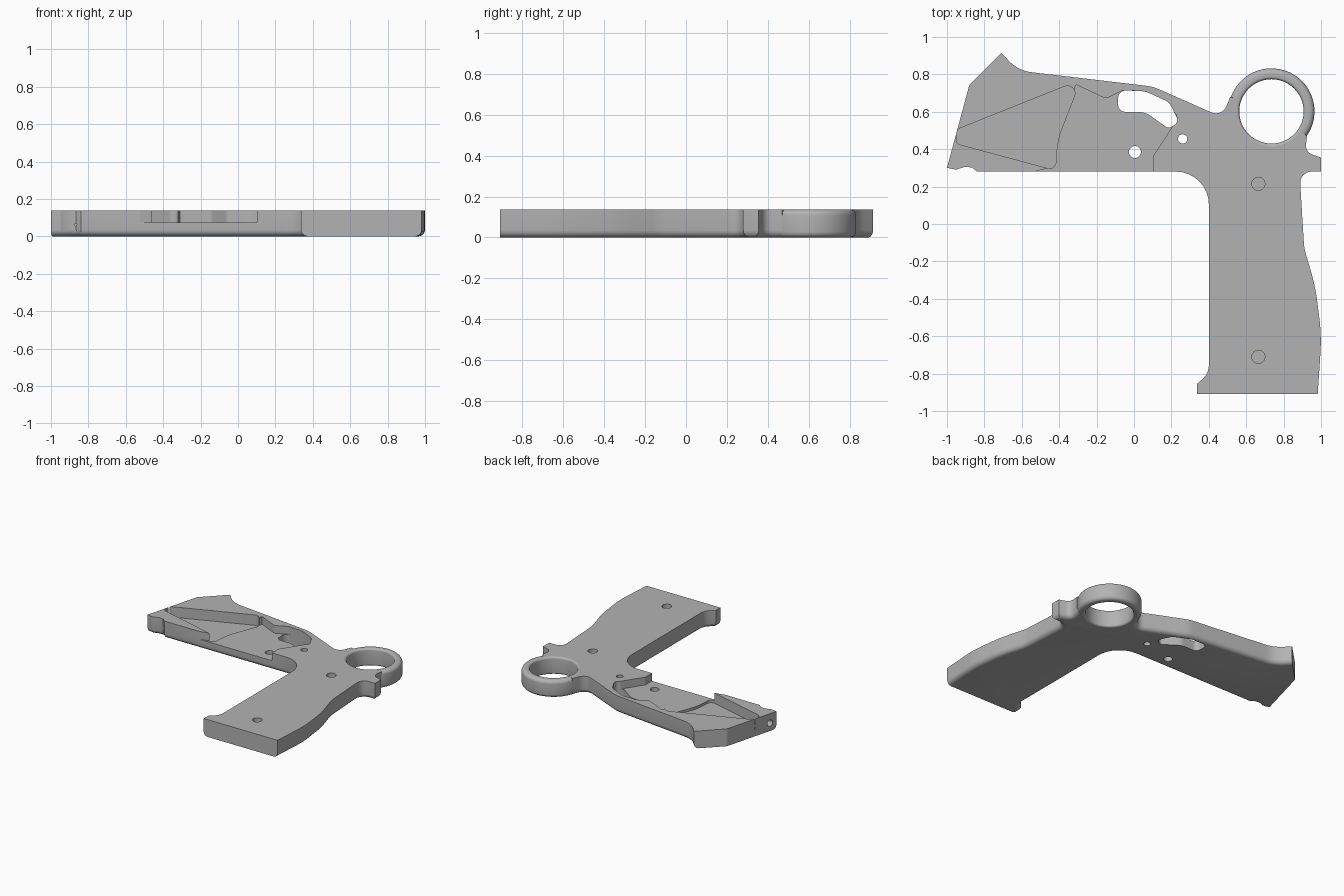
import bpy, bmesh, math
from mathutils import Vector

cube = bpy.data.objects.get("Cube")
if cube:
    bpy.data.objects.remove(cube, do_unlink=True)

H = 0.137                       # plate thickness
RING = Vector((0.735, 0.602))   # ring centre

grey = bpy.data.materials.new("light grey")
grey.use_nodes = True
grey.diffuse_color = (0.45, 0.45, 0.45, 1)
grey.node_tree.nodes["Principled BSDF"].inputs["Base Color"].default_value = grey.diffuse_color


def rounded(corners, steps=8):
    """Polygon whose (x, y, radius) corners are replaced by arcs."""
    out = []
    for i, (x, y, r) in enumerate(corners):
        p = Vector((x, y))
        if r == 0:
            out.append(p)
            continue
        a = (Vector(corners[i - 1][:2]) - p).normalized()
        b = (Vector(corners[(i + 1) % len(corners)][:2]) - p).normalized()
        half = a.angle(b) / 2
        centre = p + (a + b).normalized() * (r / math.sin(half))
        start = p + a * (r / math.tan(half)) - centre
        end = p + b * (r / math.tan(half)) - centre
        sweep = math.pi - 2 * half
        for k in range(steps + 1):
            t = k / steps
            out.append(centre + (start * math.sin((1 - t) * sweep)
                                 + end * math.sin(t * sweep)) / math.sin(sweep))
    return out


def finish(bm, name):
    bmesh.ops.recalc_face_normals(bm, faces=bm.faces[:])
    mesh = bpy.data.meshes.new(name)
    bm.to_mesh(mesh)
    bm.free()
    mesh.materials.append(grey)
    ob = bpy.data.objects.new(name, mesh)
    bpy.context.collection.objects.link(ob)
    return ob


def prism(pts, z0, z1):
    bm = bmesh.new()
    base = bm.faces.new([bm.verts.new((p.x, p.y, z0)) for p in pts])
    top = bmesh.ops.extrude_face_region(bm, geom=[base])["geom"]
    for v in top:
        if isinstance(v, bmesh.types.BMVert):
            v.co.z = z1
    return bm


def cylinder(x, y, r, z0, z1, n=32):
    turn = [2 * math.pi * k / n for k in range(n)]
    return prism([Vector((x + r * math.cos(a), y + r * math.sin(a))) for a in turn], z0, z1)


def cut(target, bm):
    """Subtract a solid and discard it."""
    cutter = finish(bm, "cutter")
    cutter.hide_render = True
    mod = target.modifiers.new("cut", 'BOOLEAN')
    mod.operation, mod.solver, mod.object = 'DIFFERENCE', 'EXACT', cutter
    deps = bpy.context.evaluated_depsgraph_get()
    mesh = bpy.data.meshes.new_from_object(target.evaluated_get(deps))
    target.modifiers.clear()
    target.data = mesh
    bpy.data.objects.remove(cutter, do_unlink=True)


def smooth(ob):
    bpy.ops.object.select_all(action='DESELECT')
    ob.select_set(True)
    bpy.context.view_layer.objects.active = ob
    bpy.ops.object.shade_smooth_by_angle(angle=math.radians(30))


# Frame plate: barrel part, ring root, rear nub, grip and front notch
outline = rounded([
    (-1, .30, 0), (-.88, .745, .03), (-.71, .915, 0), (-.62, .82, .2),
    (.10, .735, .25), (.47, .572, .06), (.515, .68, 0), (RING.x, RING.y, 0),
    (.925, .47, 0), (.915, .385, .05), (1, .355, 0), (1, .28, 0),
    (.885, .28, .06), (.91, -.13, .3), (.97, -.335, 1), (1.003, -.60, 1),
    (.982, -.91, 0), (.337, -.91, 0), (.337, -.855, 0), (.40, -.80, .1),
    (.40, .28, .175), (-.84, .28, 0), (-.865, .302, 0), (-.905, .306, 0),
    (-.95, .29, 0)])
bm = prism(outline, 0, H)
bmesh.ops.recalc_face_normals(bm, faces=bm.faces[:])
soft = []
for e in bm.edges:
    mid = (e.verts[0].co + e.verts[1].co) / 2
    muzzle = mid.x < -.705 and mid.y > .4
    grip_end = mid.y < -.9
    inside_ring = (mid.xy - RING).length < .2
    if mid.z < .001 and not (muzzle or grip_end or inside_ring):
        soft.append(e)
bmesh.ops.bevel(bm, geom=soft, offset=.035, segments=5, profile=.5,
                affect='EDGES', clamp_overlap=False)
frame = finish(bm, "frame_plate")

# Two-level pocket opening to the front edge
cut(frame, prism(rounded([
    (-.525, .2, 0), (.105, .2, 0), (.10, .36, .03), (.205, .52, 0),
    (.235, .575, .03), (.17, .65, .08), (.06, .71, .1), (-.06, .715, .03),
    (-.15, .67, .04), (-.31, .745, 0), (-.42, .45, 0), (-.44, .302, 0),
    (-.525, .283, 0)]), .075, .3))
cut(frame, prism(rounded([
    (-.95, .504, .03), (-.95, .43, .03), (-.42, .287, .035),
    (-.41, .45, .4), (-.285, .77, .04)]), .055, .32))

# Curved slot through the plate
cut(frame, prism(rounded([
    (-.085, .60, .04), (.06, .598, .1), (.185, .51, .03), (.24, .545, .03),
    (.19, .65, .08), (.06, .71, .15), (-.085, .715, .04)]), -.1, .28))

# Ring opening, pin holes and blind screw holes
cut(frame, cylinder(RING.x, RING.y, .19, -.1, .3, 64))
for x, y, r, floor in ((.005, .385, .032, -.1), (.26, .455, .025, -.1),
                       (.665, .215, .035, .06), (.665, -.71, .035, .06)):
    cut(frame, cylinder(x, y, r, floor, .29))

# Dowel holes in the two muzzle faces
for x, y, direction in ((-.84, .787, (1, -1, 0)), (-.984, .358, (.966, -.26, 0))):
    bm = cylinder(0, 0, .025, -.1, .14, 24)
    turn = Vector((0, 0, 1)).rotation_difference(Vector(direction).normalized())
    for v in bm.verts:
        v.co = turn @ v.co + Vector((x, y, .062))
    cut(frame, bm)
smooth(frame)

# Ring with rounded edges
bm = bmesh.new()
section = rounded([(.172, 0, .015), (.23, 0, .028), (.23, H, .028), (.172, H, .015)], 5)
loop = [bm.verts.new((p.x, 0, p.y)) for p in section]
edges = [bm.edges.new((loop[i - 1], loop[i])) for i in range(len(loop))]
bmesh.ops.spin(bm, geom=loop + edges, cent=(0, 0, 0), axis=(0, 0, 1),
               angle=2 * math.pi, steps=72)
bmesh.ops.remove_doubles(bm, verts=bm.verts[:], dist=.0001)
ring = finish(bm, "rear_ring")
ring.location = (RING.x, RING.y, 0)
smooth(ring)
